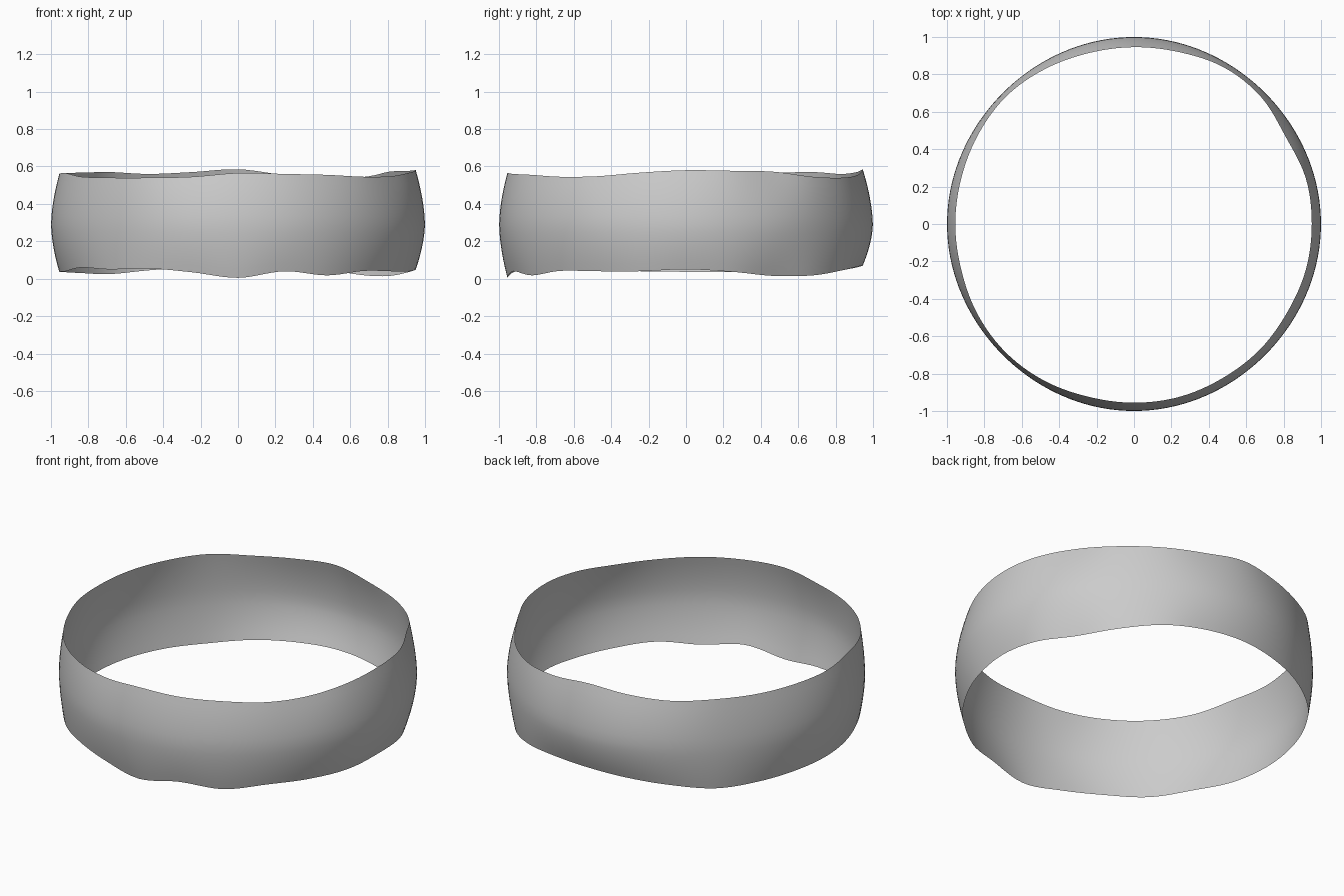
import bpy, bmesh, math

if "Cube" in bpy.data.objects:
    bpy.data.objects.remove(bpy.data.objects["Cube"])

# Edge heights and rim radius every 15 degrees, counter-clockwise from +x
TOP = [.58, .577, .572, .545, .54, .555, .585, .57, .56, .57, .567, .565,
       .56, .565, .545, .54, .54, .545, .565, .56, .555, .545, .548, .567]
BOTTOM = [.05, .037, .015, .018, .045, .065, .07, .06, .045, .025, .03, .035,
          .037, .04, .06, .05, .055, .035, .005, .04, .018, .042, .04, .04]
RIM = [.95, .95, .935, .96, .965, .95, .945, .945, .955, .965, .96, .955,
       .955, .955, .965, .97, .965, .955, .955, .955, .95, .95, .945, .95]
STEPS, ROWS, MID = 144, 12, 0.29


def sample(values, t):
    """Smooth periodic interpolation of values at t in 0..1."""
    n = len(values)
    i, f = divmod(t * n, 1)
    i = int(i)
    a, b, c, d = (values[(i + k) % n] for k in (-1, 0, 1, 2))
    return b + 0.5 * f * (c - a + f * (2*a - 5*b + 4*c - d + f * (3*(b - c) + d - a)))


# Barrel-shaped thin band with wavy upper and lower edges
bm = bmesh.new()
columns = []
for s in range(STEPS):
    t = s / STEPS
    a = 2 * math.pi * t
    lo, hi, rim = (sample(v, t) for v in (BOTTOM, TOP, RIM))
    mid_r = 0.995 + 0.004 * math.cos(4 * a)
    col = []
    for r in range(ROWS + 1):
        u = 2 * r / ROWS - 1
        z = MID + u * (hi - MID if u > 0 else MID - lo)
        radius = mid_r - (mid_r - rim) * abs(u) ** 1.7
        col.append(bm.verts.new((radius * math.cos(a), radius * math.sin(a), z)))
    columns.append(col)
for s in range(STEPS):
    p, q = columns[s], columns[(s + 1) % STEPS]
    for r in range(ROWS):
        bm.faces.new((p[r], q[r], q[r + 1], p[r + 1])).smooth = True
mesh = bpy.data.meshes.new("wavy_band")
bm.to_mesh(mesh)
bm.free()
band = bpy.data.objects.new("wavy_band", mesh)
bpy.context.collection.objects.link(band)
